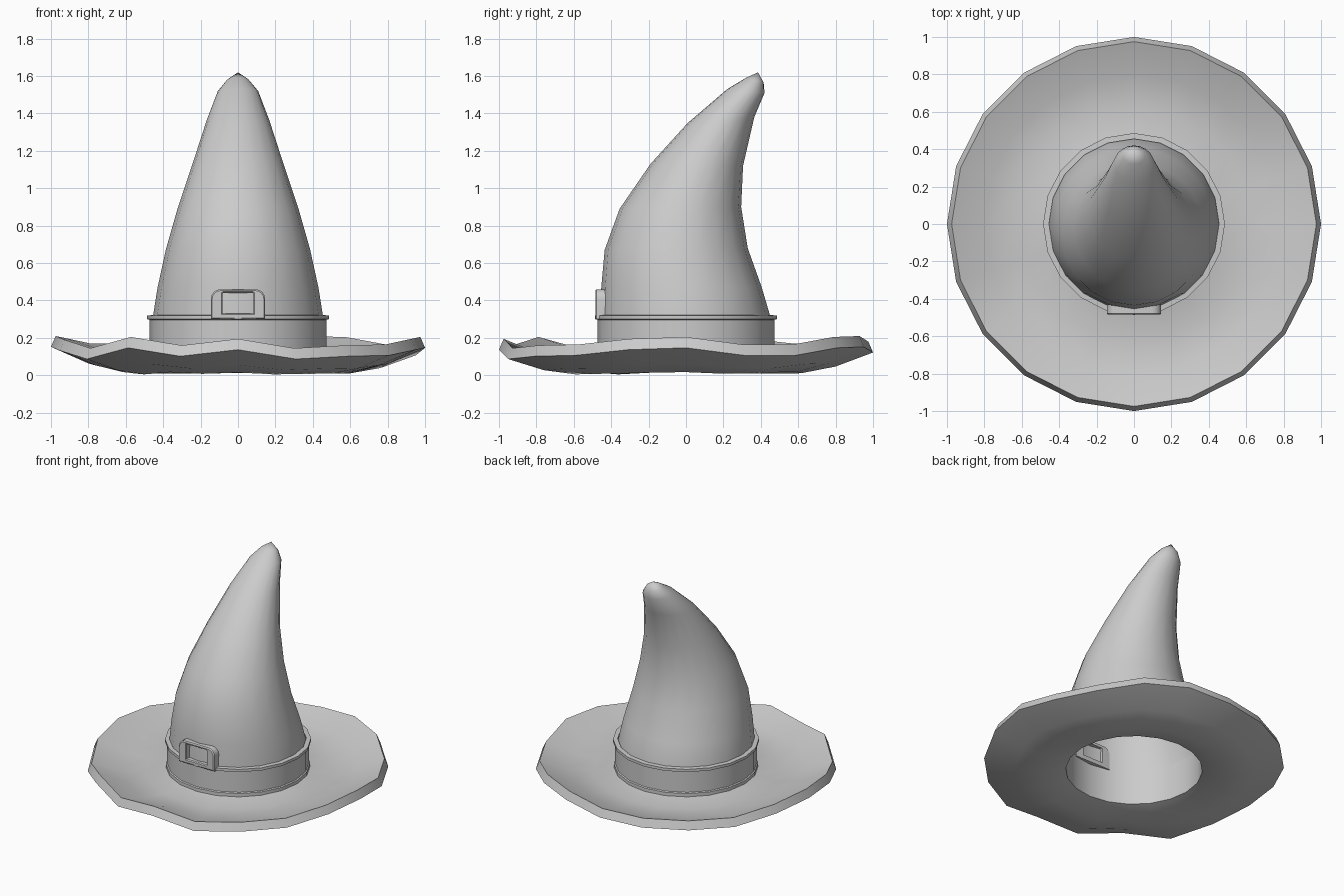
import bpy, bmesh
from math import sin, cos, pi

if "Cube" in bpy.data.objects:
    bpy.data.objects.remove(bpy.data.objects["Cube"])

N = 20


def finish(name, bm, angle=40):
    bmesh.ops.recalc_face_normals(bm, faces=bm.faces)
    me = bpy.data.meshes.new(name)
    bm.to_mesh(me)
    bm.free()
    ob = bpy.data.objects.new(name, me)
    bpy.context.collection.objects.link(ob)
    bpy.ops.object.select_all(action='DESELECT')
    ob.select_set(True)
    bpy.context.view_layer.objects.active = ob
    bpy.ops.object.shade_smooth_by_angle(angle=angle * pi / 180)
    return ob


def bridge(bm, a, b):
    n = len(a)
    for i in range(n):
        j = (i + 1) % n
        bm.faces.new((a[i], a[j], b[j], b[i]))


def lathe(name, rings, closed=False, tip=None, angle=40):
    """rings: lists of N points, joined in order; optionally closed on itself or to a tip."""
    bm = bmesh.new()
    loops = [[bm.verts.new(p) for p in ring] for ring in rings]
    for a, b in zip(loops, loops[1:]):
        bridge(bm, a, b)
    if closed:
        bridge(bm, loops[-1], loops[0])
    if tip:
        t = bm.verts.new(tip)
        for i in range(N):
            bm.faces.new((loops[-1][i], loops[-1][(i + 1) % N], t))
    return finish(name, bm, angle)


def circle(r, z):
    return [(r * cos(2 * pi * i / N), r * sin(2 * pi * i / N), z) for i in range(N)]


# wavy brim: rim height per corner, the wave fades towards the head hole
rim = [.205, .165, .165, .205, .21, .18, .17, .17, .17, .20,
       .21, .19, .145, .205, .16, .195, .145, .16, .165, .195]
# radius, height, share of the wave
section = [(.455, .12, 0), (.62, .09, .2), (.8, .115, .55), (.975, .18, 1),
           (1.0, .122, 1), (.8, .047, .55), (.62, .012, .2), (.455, .055, 0)]
brim_rings = []
for r, z, w in section:
    brim_rings.append([(x, y, zz + w * (h - .18))
                       for (x, y, zz), h in zip(circle(r, z), rim)])
lathe("brim", brim_rings, closed=True)

# bent crown: front y, front z, back y, back z, half width
spine = [(-.465, .11, .465, .11, .465), (-.46, .3, .455, .3, .457),
         (-.453, .47, .405, .47, .43), (-.435, .67, .33, .68, .385),
         (-.355, .89, .295, .90, .322), (-.19, 1.13, .305, 1.12, .245),
         (.01, 1.35, .365, 1.38, .167), (.22, 1.53, .42, 1.51, .108),
         (.32, 1.59, .415, 1.565, .06)]
crown_rings = []
for fy, fz, by, bz, hw in spine:
    ring = []
    for i in range(N):
        a = 2 * pi * i / N
        t = (sin(a) + 1) / 2
        ring.append((hw * cos(a), fy + t * (by - fy), fz + t * (bz - fz)))
    crown_rings.append(ring)
lathe("crown", crown_rings, tip=(0, .385, 1.62), angle=60)

# hat band with a raised lip at the top and bottom
band = [(.455, .11), (.48, .115), (.48, .14), (.472, .145), (.472, .297),
        (.486, .3), (.486, .32), (.455, .322)]
lathe("hat_band", [circle(r, z) for r, z in band], closed=True)


# buckle: rounded frame standing above the band
def frame(hw, z0, z1, c, seg=4):
    pts = [(-hw, z0), (hw, z0)]
    for k in range(seg + 1):
        a = pi / 2 * k / seg
        pts.append((hw - c + c * cos(a), z1 - c + c * sin(a)))
    for k in range(seg + 1):
        a = pi / 2 + pi / 2 * k / seg
        pts.append((-hw + c + c * cos(a), z1 - c + c * sin(a)))
    return pts


bm = bmesh.new()
layers = [(frame(.145, .30, .46, .05), -.425), (frame(.145, .30, .46, .05), -.478),
          (frame(.138, .307, .453, .045), -.485), (frame(.088, .325, .447, .008), -.485),
          (frame(.082, .331, .441, .006), -.478), (frame(.082, .331, .441, .006), -.425)]
loops = [[bm.verts.new((x, y, z)) for x, z in pts] for pts, y in layers]
for k in range(len(loops)):
    bridge(bm, loops[k], loops[(k + 1) % len(loops)])
finish("buckle", bm)
